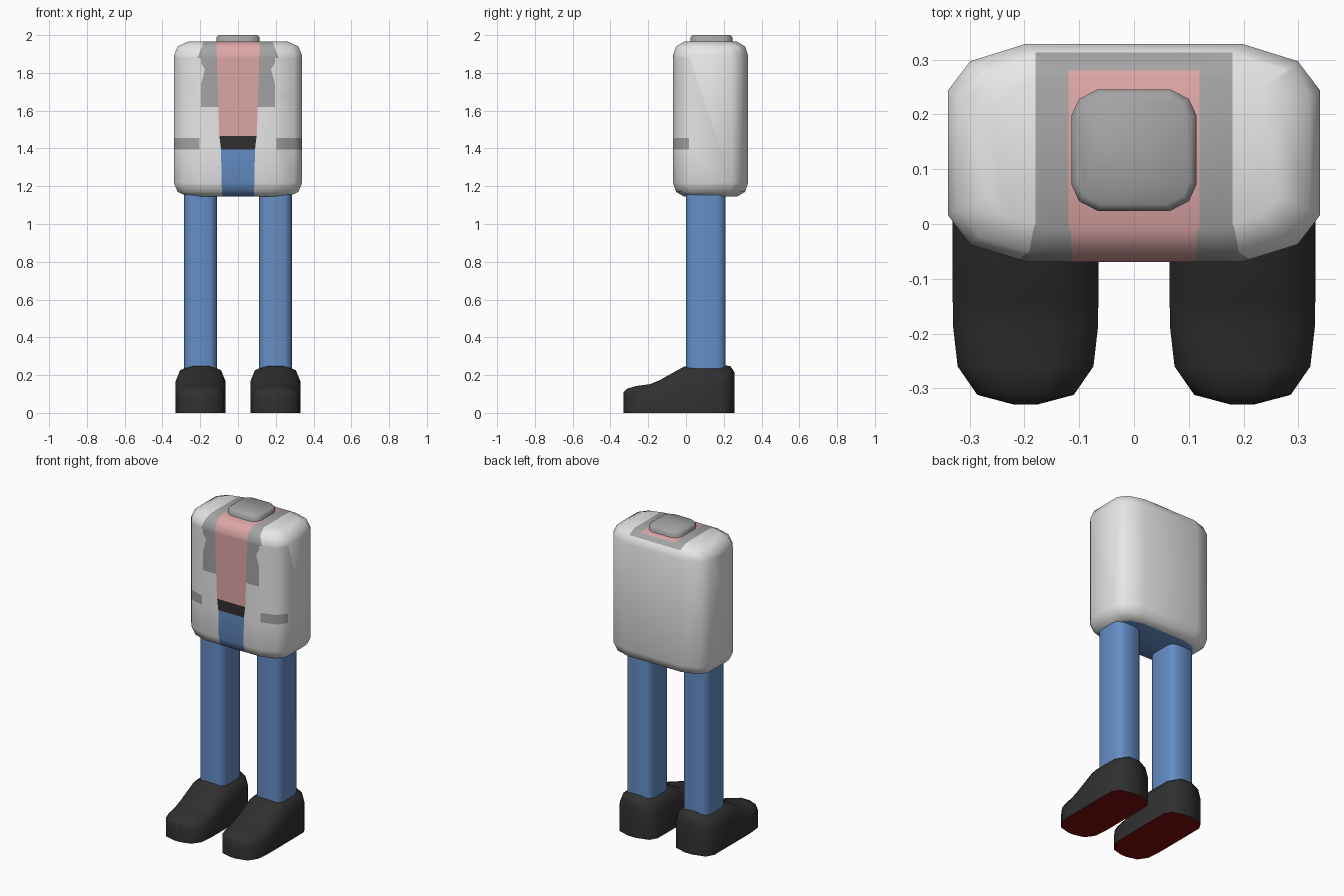
import bpy, bmesh, math
from mathutils import Vector

if "Cube" in bpy.data.objects:
    bpy.data.objects.remove(bpy.data.objects["Cube"])


def material(name, r, g, b):
    m = bpy.data.materials.new(name)
    m.diffuse_color = (r, g, b, 1)
    m.use_nodes = True
    m.node_tree.nodes["Principled BSDF"].inputs["Base Color"].default_value = m.diffuse_color
    return m


WHITE = material("jacket white", .8, .8, .8)
GREY = material("grey", .37, .37, .37)
PINK = material("shirt pink", .73, .38, .38)
BLUE = material("trouser blue", .13, .27, .57)
BLACK = material("shoe black", .03, .03, .03)
RED = material("sole red", .2, .003, .004)

# Rounded twelve-sided section shared by torso, neck and legs
QUARTER = [(1, .57), (.88, .84), (.58, 1)]
SECTION = (QUARTER + [(-x, y) for x, y in reversed(QUARTER)]
           + [(-x, -y) for x, y in QUARTER]
           + [(x, -y) for x, y in reversed(QUARTER)])


def ring(cx, cy, z, hx, hy):
    return [(cx + x * hx, cy + y * hy, z) for x, y in SECTION]


def loft(rings):
    bm = bmesh.new()
    rows = [[bm.verts.new(p) for p in r] for r in rings]
    n = len(rows[0])
    for a, b in zip(rows, rows[1:]):
        for i in range(n):
            j = (i + 1) % n
            bm.faces.new((a[i], a[j], b[j], b[i]))
    bm.faces.new(rows[0])
    bm.faces.new(rows[-1])
    bmesh.ops.recalc_face_normals(bm, faces=bm.faces)
    return bm


def finish(bm, name, mats, angle=50):
    me = bpy.data.meshes.new(name)
    bm.to_mesh(me)
    bm.free()
    for m in mats:
        me.materials.append(m)
    ob = bpy.data.objects.new(name, me)
    bpy.context.collection.objects.link(ob)
    bpy.ops.object.select_all(action='DESELECT')
    ob.select_set(True)
    bpy.context.view_layer.objects.active = ob
    bpy.ops.object.shade_smooth_by_angle(angle=math.radians(angle))
    return ob


def cut(bm, co, normal, rule):
    """Slice only the faces whose centre satisfies the rule."""
    faces = [f for f in bm.faces if rule(f.calc_center_bounds())]
    geom = {e for f in faces for e in list(f.edges) + list(f.verts)}
    bmesh.ops.bisect_plane(bm, geom=list(geom) + faces, dist=1e-5,
                           plane_co=Vector(co), plane_no=Vector(normal))


# Jacket outlines on the front, as (half width, height)
LAPEL = [(.18, 1.97), (.215, 1.88), (.175, 1.82), (.21, 1.69),
         (.195, 1.62), (.10, 1.48)]
OPENING = [(.115, 1.97), (.10, 1.48), (.09, 1.395), (.085, 1.14)]
POCKET = (.205, 1.395, 1.455)
BELT = (1.395, 1.465)


def width_at(line, z):
    for (x0, z0), (x1, z1) in zip(line, line[1:]):
        if z1 <= z <= z0:
            return x0 + (x1 - x0) * (z - z0) / (z1 - z0)
    return 0


def is_top(c):
    return c.z > 1.945 and c.y > -.02


def is_front(c):
    return c.y < .014 and not is_top(c)


def in_pocket_band(c):
    return is_front(c) and POCKET[1] < c.z < POCKET[2]


# Torso with jacket, shirt, belt and trouser front
levels = [(1.145, .78, .70), (1.17, .94, .92), (1.22, 1, 1),
          (1.89, 1, 1), (1.94, .94, .92), (1.965, .78, .70)]
torso = loft([ring(0, .13, z, .34 * sx, .199 * sy) for z, sx, sy in levels])
heights = {z for _, z in LAPEL[1:] + OPENING[1:3]} | set(BELT) | set(POCKET[1:])
for z in sorted(heights):
    cut(torso, (0, 0, z), (0, 0, 1), is_front)
for s in (-1, 1):
    for line in (LAPEL, OPENING):
        for (x0, z0), (x1, z1) in zip(line, line[1:]):
            cut(torso, (s * x0, 0, z0), (z1 - z0, 0, -s * (x1 - x0)),
                lambda c: is_front(c) and z1 < c.z < z0)
    cut(torso, (s * POCKET[0], 0, 0), (1, 0, 0), in_pocket_band)
    for x in (.12, .18):
        cut(torso, (s * x, 0, 0), (1, 0, 0), is_top)
cut(torso, (0, .28, 0), (0, 1, 0), is_top)


def torso_colour(c):
    ax = abs(c.x)
    if c.z < 1.147:
        return 3
    if is_top(c):
        return 2 if ax < .12 and c.y < .28 else 1 if ax < .18 else 0
    if is_front(c):
        if ax < width_at(OPENING, c.z):
            return 2 if c.z > BELT[1] else 4 if c.z > BELT[0] else 3
        if ax < width_at(LAPEL, c.z):
            return 1
        if ax > POCKET[0] and in_pocket_band(c):
            return 1
    return 0


for f in torso.faces:
    f.material_index = torso_colour(f.calc_center_bounds())
finish(torso, "torso", [WHITE, GREY, PINK, BLUE, BLACK])

# Neck stub
finish(loft([ring(0, .135, z, .114 * s, .111 * s)
             for z, s in ((1.94, 1), (1.988, 1), (2.0, .9))]), "neck", [GREY])

# Shoe arch section and its stations from toe to heel: y, half width, height
HALF_ARCH = [(1, 0), (1, .65), (.82, .89), (.35, 1)]
ARCH = HALF_ARCH + [(-x, z) for x, z in reversed(HALF_ARCH)]
STATIONS = [(-.33, .02, .11), (-.312, .088, .128), (-.26, .124, .143),
            (-.19, .132, .152), (-.14, .133, .173), (-.01, .133, .245),
            (.03, .133, .253), (.19, .132, .253), (.235, .105, .248),
            (.257, .025, .215)]

for side, s in (("left", 1), ("right", -1)):
    cx = s * .198
    # Trouser leg
    finish(loft([ring(cx, .105, z, .087, .105) for z in (.18, 1.2)]),
           side + "_leg", [BLUE])
    # Shoe with red sole
    shoe = loft([[(cx + x * w, y, z * h) for x, z in ARCH]
                 for y, w, h in STATIONS])
    for f in shoe.faces:
        f.material_index = int(f.normal.z < -.9)
    finish(shoe, side + "_shoe", [BLACK, RED])
